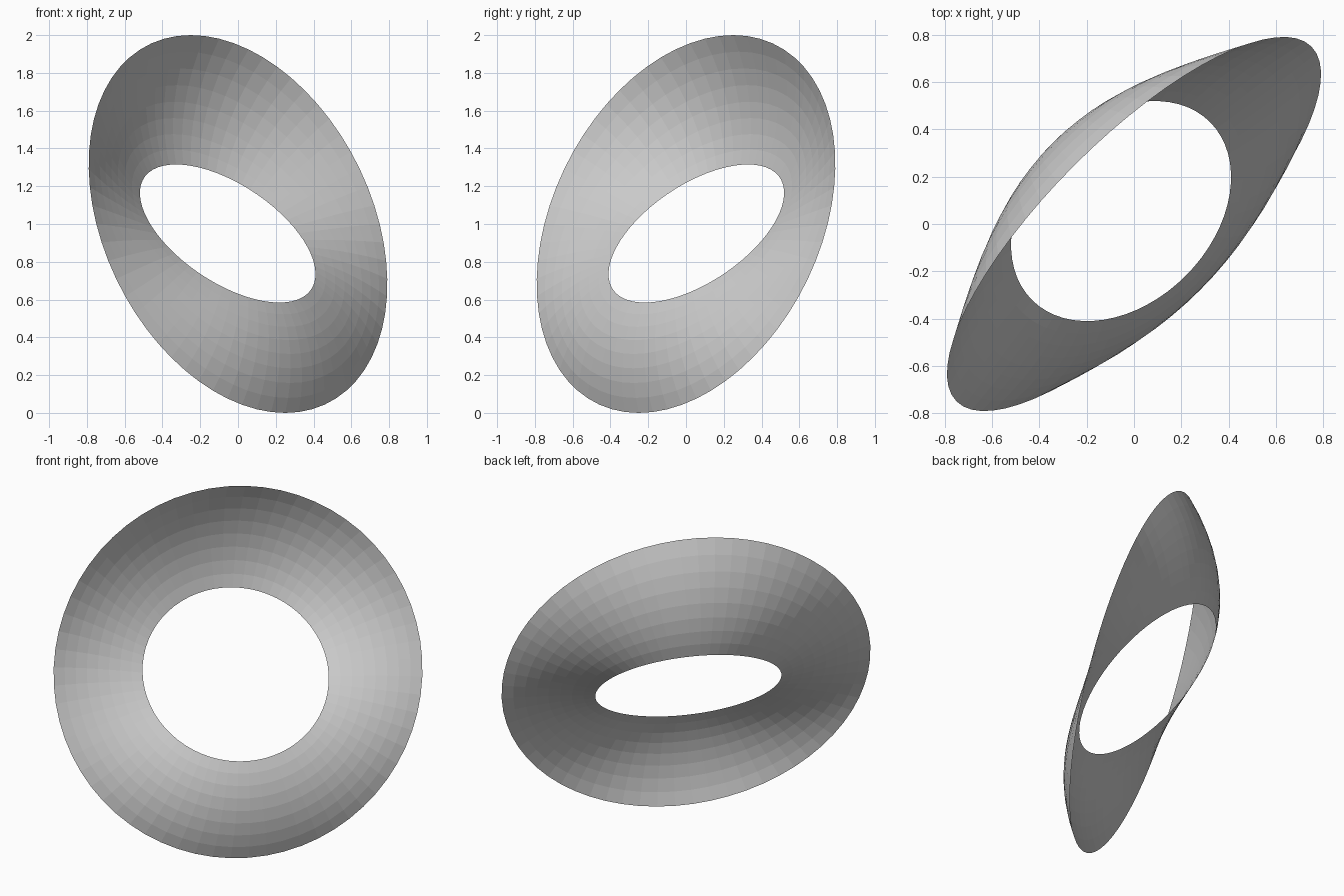
import bpy, bmesh
from math import sin, cos, pi, radians, sqrt
from mathutils import Vector

if "Cube" in bpy.data.objects:
    bpy.data.objects.remove(bpy.data.objects["Cube"])

SEGMENTS, BANDS = 64, 8
R_OUT, R_IN = 1.0607, 0.532          # rim and hole radii
TILT_OUT, TILT_IN = 19.47, 46.6      # elevation of each ring's axis
DRIFT = 0.093                        # total travel of ring centres along the axis

hinge = Vector((1, 1, 0)) / sqrt(2)  # horizontal diameter shared by all rings
back = Vector((-1, 1, 0)) / sqrt(2)
up = Vector((0, 0, 1))

# Warped ring: concentric circles shrinking while they tip about the hinge
bm = bmesh.new()
centre = Vector((0, 0, 1))
previous = None
for i in range(BANDS + 1):
    t = i / BANDS
    r = R_OUT + (R_IN - R_OUT) * t
    if i:
        mid = radians(TILT_OUT + (TILT_IN - TILT_OUT) * (t - 0.5 / BANDS))
        centre = centre + (back * cos(mid) - up * sin(mid)) * (DRIFT / BANDS)
    a = radians(TILT_OUT + (TILT_IN - TILT_OUT) * t)
    rise = back * sin(a) + up * cos(a)
    ring = []
    for k in range(SEGMENTS):
        th = 2 * pi * k / SEGMENTS
        ring.append(bm.verts.new(centre + (hinge * cos(th) + rise * sin(th)) * r))
    if previous:
        for k in range(SEGMENTS):
            n = (k + 1) % SEGMENTS
            bm.faces.new((previous[k], previous[n], ring[n], ring[k]))
    previous = ring

mesh = bpy.data.meshes.new("warped_ring")
bm.to_mesh(mesh)
bm.free()
bpy.context.collection.objects.link(bpy.data.objects.new("warped_ring", mesh))
